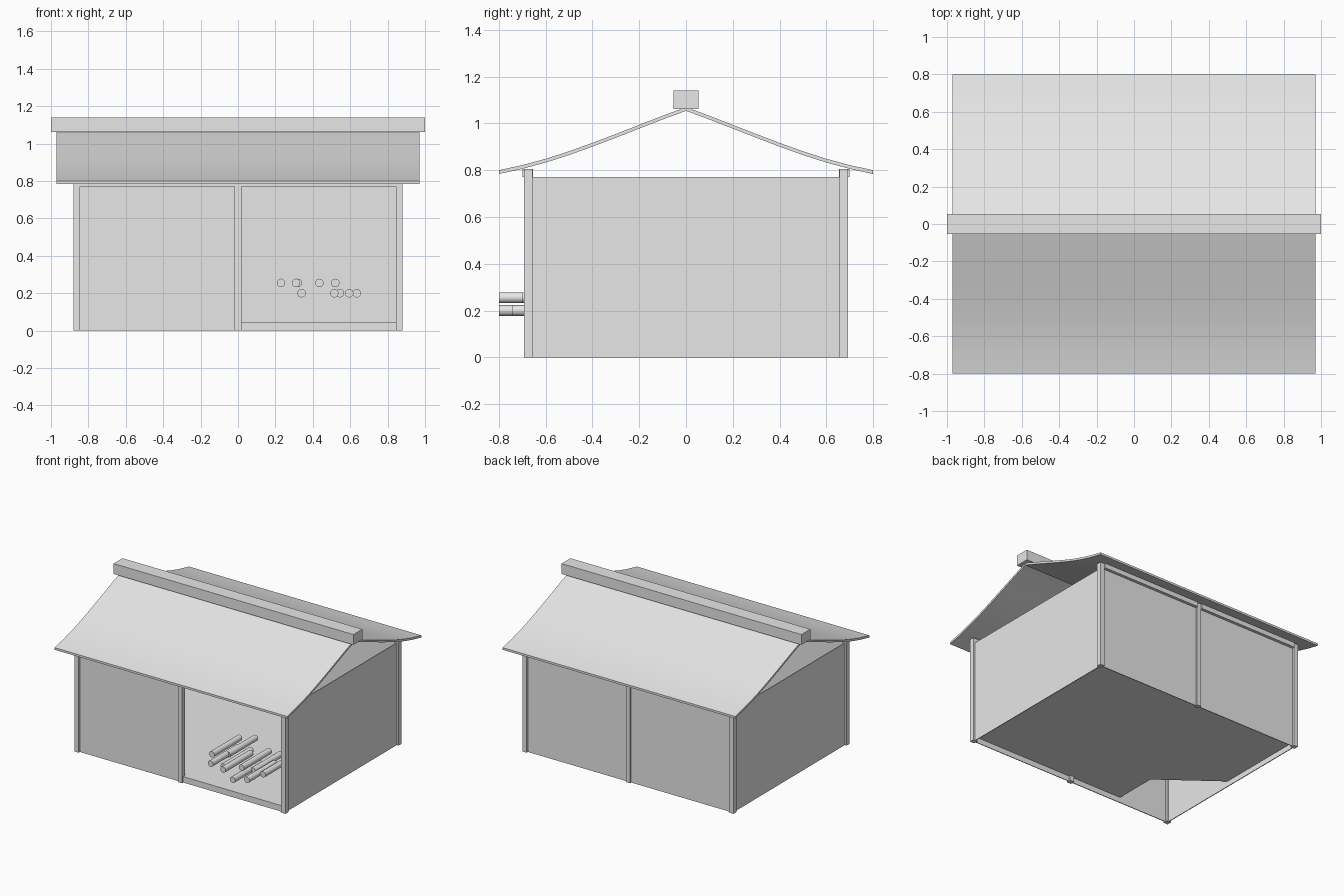
import bpy, bmesh, math
from mathutils import Vector

cube = bpy.data.objects.get("Cube")
if cube:
    bpy.data.objects.remove(cube, do_unlink=True)

grey = bpy.data.materials.new("plain_grey")
grey.use_nodes = True
colour = (0.8, 0.8, 0.8, 1)
grey.diffuse_color = colour
grey.node_tree.nodes["Principled BSDF"].inputs["Base Color"].default_value = colour


def finish(name, bm):
    bmesh.ops.recalc_face_normals(bm, faces=bm.faces)
    mesh = bpy.data.meshes.new(name)
    bm.to_mesh(mesh)
    bm.free()
    mesh.materials.append(grey)
    obj = bpy.data.objects.new(name, mesh)
    bpy.context.collection.objects.link(obj)
    return obj


def box(name, x, y, z):
    """Box from (low, high) ranges on each axis."""
    bm = bmesh.new()
    bmesh.ops.create_cube(bm, size=1)
    for v in bm.verts:
        v.co = [(a + b) / 2 + c * (b - a) for (a, b), c in zip((x, y, z), v.co)]
    return finish(name, bm)


def extrude(name, outline, direction):
    """Prism from a closed outline."""
    bm = bmesh.new()
    face = bm.faces.new([bm.verts.new(p) for p in outline])
    result = bmesh.ops.extrude_face_region(bm, geom=[face], use_keep_orig=True)
    verts = [g for g in result["geom"] if isinstance(g, bmesh.types.BMVert)]
    bmesh.ops.translate(bm, verts=verts, vec=Vector(direction))
    return finish(name, bm)


def span(a, b):
    return (min(a, b), max(a, b))


HALF_X, HALF_Y, POST = 0.88, 0.692, 0.035
WALL_TOP, BEAM_TOP, FLOOR_TOP = 0.77, 0.805, 0.045
MID_X, MID_Y = HALF_X - POST / 2, HALF_Y - POST / 2
SHEET = 0.003  # half thickness of the wall panels


def bay(side):
    return span(side * POST / 2, side * (HALF_X - POST))


# Posts and the beams between them on both long sides
for face, label in ((-1, "front"), (1, "back")):
    depth = span(face * HALF_Y, face * (HALF_Y - POST))
    for i, x in enumerate((-HALF_X, -POST / 2, HALF_X - POST)):
        box(f"{label}_post_{i + 1}", (x, x + POST), depth, (0, BEAM_TOP))
    for side, end in ((-1, "right"), (1, "left")):
        box(f"{label}_beam_{end}", bay(side),
            span(face * 0.7, face * 0.655), (WALL_TOP, BEAM_TOP))

# Thin wall panels set in the middle of the posts, front left bay open
back_y = (MID_Y - SHEET, MID_Y + SHEET)
front_y = (-MID_Y - SHEET, -MID_Y + SHEET)
for side, label in ((-1, "right"), (1, "left")):
    box(f"back_panel_{label}", bay(side), back_y, (0, WALL_TOP))
    box(f"{label}_wall", (side * MID_X - SHEET, side * MID_X + SHEET),
        (POST - HALF_Y, HALF_Y - POST), (0, WALL_TOP))
box("front_panel_right", bay(-1), front_y, (0, WALL_TOP))
box("front_sill", bay(1), front_y, (0, FLOOR_TOP))

# Raised floor with a broken corner
floor_outline = [(-0.44, -MID_Y), (MID_X, -MID_Y), (MID_X, MID_Y),
                 (-MID_X, MID_Y), (-MID_X, -0.03), (-0.44, -0.35)]
extrude("floor", [(x, y, FLOOR_TOP) for x, y in floor_outline], (0, 0, -0.005))

# Gently flared roof sheet, mirrored about the ridge
slope = [(0.8, 0.8), (0.7, 0.822), (0.6, 0.849), (0.5, 0.881), (0.4, 0.917),
         (0.3, 0.955), (0.2, 0.994), (0.1, 1.033), (0, 1.07)]
top = [(-y, z) for y, z in slope] + slope[-2::-1]
under = [(y, z - 0.016) for y, z in reversed(top)]
bm = bmesh.new()
rings = [[bm.verts.new((x, y, z)) for y, z in top + under] for x in (-0.97, 0.97)]
count = len(rings[0])
for i in range(count):
    j = (i + 1) % count
    bm.faces.new((rings[0][i], rings[0][j], rings[1][j], rings[1][i]))
for ring in rings:
    for i in range(len(top) - 1):
        bm.faces.new((ring[i], ring[i + 1], ring[count - 2 - i], ring[count - 1 - i]))
roof = finish("roof", bm)
box("ridge_cap", (-1, 1), (-0.053, 0.053), (1.062, 1.14))

# Loose logs in two layers: (x, setback from the eaves)
layers = {
    0.255: [(0.23, 0.16), (0.31, 0.03), (0.32, 0.22), (0.435, 0), (0.52, 0.1)],
    0.2: [(0.34, 0.14), (0.515, 0), (0.545, 0.2), (0.595, 0.055), (0.635, 0.19)],
}
smooth = [roof]
LOG_LENGTH = 0.33
for z, logs in layers.items():
    for x, setback in logs:
        bm = bmesh.new()
        bmesh.ops.create_cone(bm, cap_ends=True, segments=24,
                              radius1=0.0225, radius2=0.0225, depth=LOG_LENGTH)
        log = finish("log", bm)
        log.rotation_euler.x = math.pi / 2
        log.location = (x, -0.8 + setback + LOG_LENGTH / 2, z)
        smooth.append(log)

# Smooth the curved parts
bpy.ops.object.select_all(action="DESELECT")
for obj in smooth:
    obj.select_set(True)
bpy.context.view_layer.objects.active = roof
bpy.ops.object.shade_smooth_by_angle(angle=math.radians(15))
bpy.ops.object.select_all(action="DESELECT")
